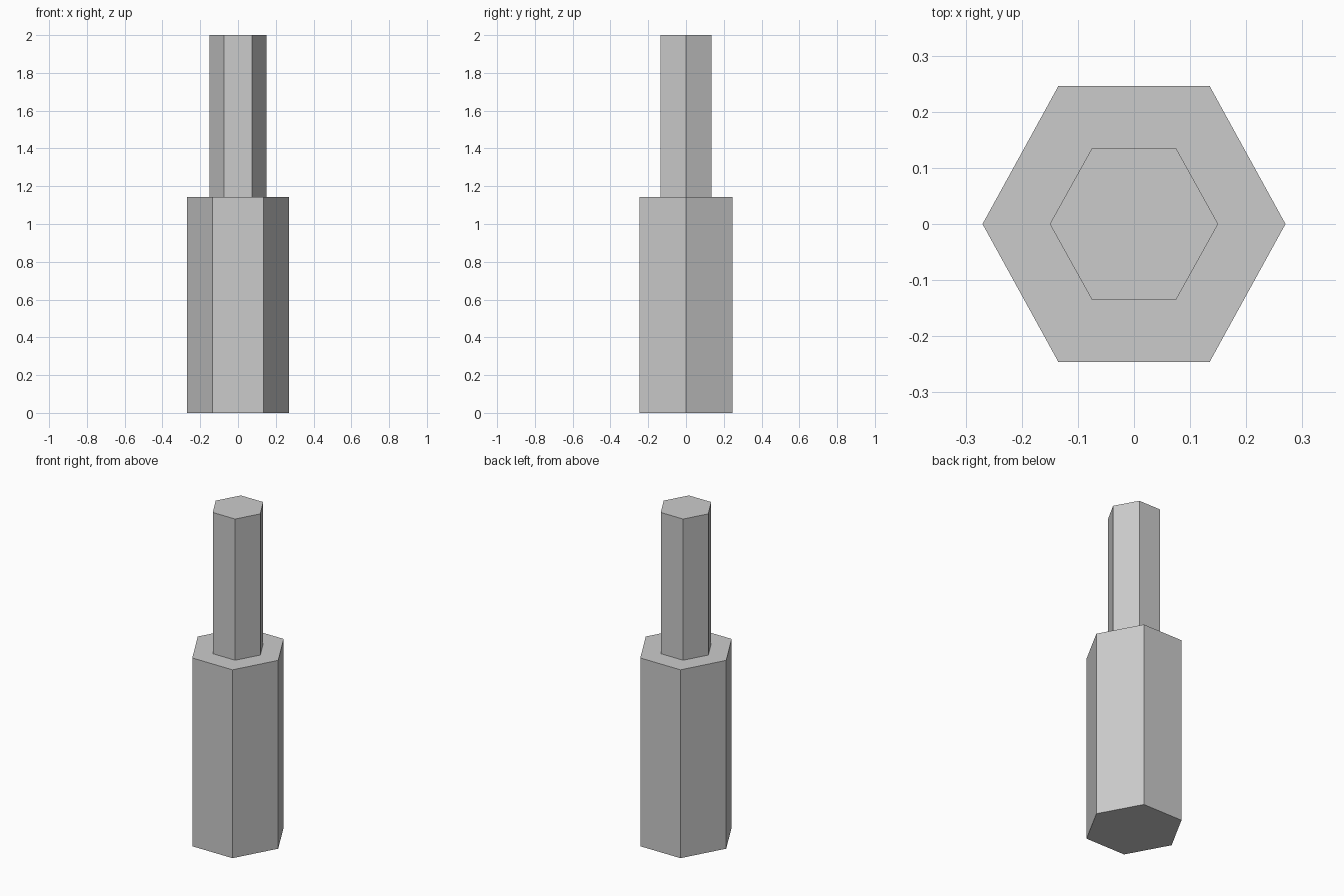
import bpy, bmesh
from math import cos, sin, pi, sqrt

if "Cube" in bpy.data.objects:
    bpy.data.objects.remove(bpy.data.objects["Cube"])

# Stepped hexagonal pin: (x half-width, y half-depth, height) of each ring
RINGS = [(0.27, 0.2455, 0.0), (0.27, 0.2455, 1.143),
         (0.15, 0.135, 1.143), (0.15, 0.135, 2.0)]
SIDES = 6

bm = bmesh.new()


def hex_ring(half_x, half_y, z):
    radius_y = half_y * 2 / sqrt(3)
    return [bm.verts.new((half_x * cos(2 * pi * i / SIDES),
                          radius_y * sin(2 * pi * i / SIDES), z))
            for i in range(SIDES)]


# Thick base, shoulder and thin shaft as one closed skin
rings = [hex_ring(*r) for r in RINGS]
for low, high in zip(rings, rings[1:]):
    for i in range(SIDES):
        j = (i + 1) % SIDES
        bm.faces.new((low[i], low[j], high[j], high[i]))

# End caps
bm.faces.new(rings[0][::-1])
bm.faces.new(rings[-1])

mesh = bpy.data.meshes.new("stepped_hex_pin")
bm.to_mesh(mesh)
bm.free()
bpy.context.collection.objects.link(bpy.data.objects.new("stepped_hex_pin", mesh))
